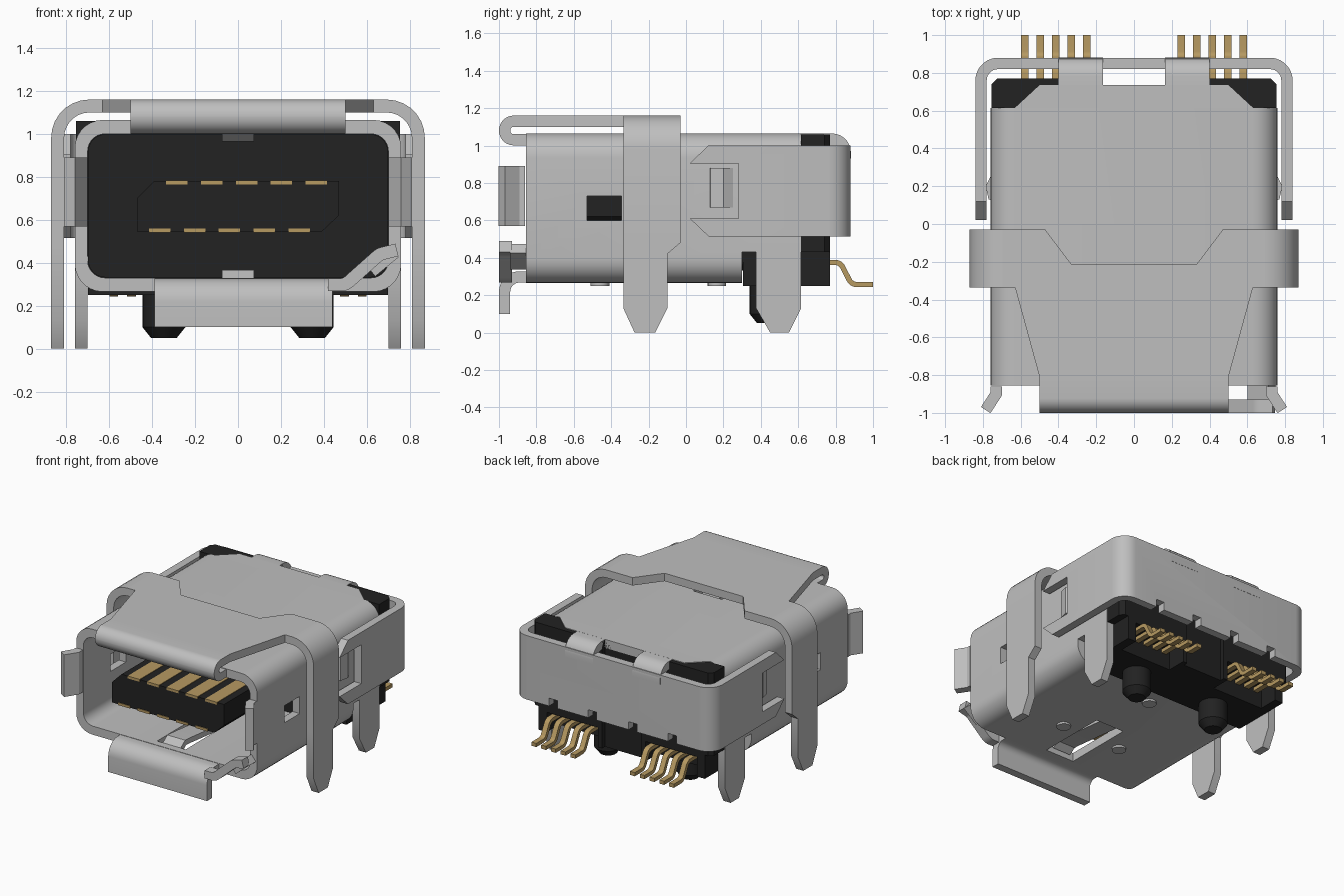
import bpy, bmesh, math
from mathutils import Vector

if "Cube" in bpy.data.objects:
    bpy.data.objects.remove(bpy.data.objects["Cube"])


def material(name, rgb):
    m = bpy.data.materials.new(name)
    m.diffuse_color = (*rgb, 1)
    m.use_nodes = True
    m.node_tree.nodes["Principled BSDF"].inputs["Base Color"].default_value = m.diffuse_color
    return m


STEEL = material("steel grey", (0.52, 0.52, 0.52))
BLACK = material("black plastic", (0.016, 0.016, 0.016))
GOLD = material("contact gold", (0.47, 0.32, 0.12))


def prism(name, pts, axis, a, b, mat=STEEL):
    """Extrude a flat outline along an axis from a to b."""
    place = {'x': lambda p, h: (h, p[0], p[1]),
             'y': lambda p, h: (p[0], h, p[1]),
             'z': lambda p, h: (p[0], p[1], h)}[axis]
    bm = bmesh.new()
    lo = [bm.verts.new(place(p, a)) for p in pts]
    hi = [bm.verts.new(place(p, b)) for p in pts]
    bm.faces.new(lo)
    bm.faces.new(hi)
    for i in range(len(pts)):
        j = (i + 1) % len(pts)
        bm.faces.new((lo[i], lo[j], hi[j], hi[i]))
    bmesh.ops.recalc_face_normals(bm, faces=bm.faces)
    me = bpy.data.meshes.new(name)
    bm.to_mesh(me)
    bm.free()
    me.materials.append(mat)
    ob = bpy.data.objects.new(name, me)
    bpy.context.collection.objects.link(ob)
    return ob


def box(name, x0, x1, y0, y1, z0, z1, mat=STEEL):
    return prism(name, [(x0, y0), (x1, y0), (x1, y1), (x0, y1)], 'z', z0, z1, mat)


def fillet(pts, r, closed=False, n=7):
    """Round the corners of a path."""
    out, k = [], len(pts)
    for i in range(k):
        p = Vector(pts[i])
        if not closed and i in (0, k - 1):
            out.append(p)
            continue
        u = (Vector(pts[i - 1]) - p).normalized()
        v = (Vector(pts[(i + 1) % k]) - p).normalized()
        half = u.angle(v) / 2
        c = p + (u + v).normalized() * (r / math.sin(half))
        s = p + u * (r / math.tan(half)) - c
        e = p + v * (r / math.tan(half)) - c
        sweep = s.angle(e)
        for j in range(n + 1):
            t = j / n
            out.append(c + (s * math.sin((1 - t) * sweep) + e * math.sin(t * sweep)) / math.sin(sweep))
    return out


def sheet(path, t=0.06):
    """Outline of a bent strip of thickness t around a centre path."""
    path = [Vector(p) for p in path]
    left, right = [], []
    for i, p in enumerate(path):
        d0 = (p - path[i - 1]).normalized() if i else None
        d1 = (path[i + 1] - p).normalized() if i < len(path) - 1 else d0
        d0 = d0 or d1
        n0, n1 = Vector((-d0.y, d0.x)), Vector((-d1.y, d1.x))
        m = (n0 + n1).normalized()
        m *= t / 2 / m.dot(n0)
        left.append(p + m)
        right.append(p - m)
    return left + right[::-1]


def rrect(x, z0, z1, r):
    return fillet([(-x, z0), (x, z0), (x, z1), (-x, z1)], r, True)


def cut(ob, *cutters):
    for c in cutters:
        mod = ob.modifiers.new("cut", 'BOOLEAN')
        mod.operation = 'DIFFERENCE'
        mod.object = c
        bpy.context.view_layer.objects.active = ob
        bpy.ops.object.modifier_apply(modifier=mod.name)
        bpy.data.objects.remove(c)


# Main shell tube with windows and spring slots
shell = prism("shell", rrect(0.76, 0.265, 1.065, 0.13), 'y', -0.855, 0.615)
cut(shell,
    prism("c", rrect(0.70, 0.33, 1.0, 0.08), 'y', -1, 1),
    box("c", -1, 1, -0.53, -0.345, 0.60, 0.73),
    box("c", -1, 1, 0.30, 1, 0.1, 0.43),
    box("c", -0.12, 0.12, -0.80, -0.26, 0.1, 1.2))
prism("shell_rear_top", [(-0.63, 0.615), (0.63, 0.615), (0.5, 0.735), (-0.5, 0.735)], 'z', 1.0, 1.065)

# Spring fingers in the slots, above and below the plug space
for s, name in ((1, "lower_spring"), (-1, "upper_spring")):
    path = [(y, 0.665 - s * d) for y, d in ((-0.25, 0.367), (-0.66, 0.325), (-0.735, 0.32), (-0.79, 0.36))]
    prism(name, sheet(path, 0.04), 'x', -0.075, 0.075)

# Round dimples under the shell
for x, y in ((0.25, -0.46), (-0.25, -0.46), (0, 0.165)):
    ring = [(x + 0.05 * math.cos(i * math.pi / 8), y + 0.05 * math.sin(i * math.pi / 8)) for i in range(16)]
    prism("dimple", ring, 'z', 0.25, 0.28)

# Front hem folding back into the top bracket plate
prism("top_hem", sheet(fillet([(-0.855, 1.031), (-0.97, 1.031), (-0.97, 1.13), (-0.81, 1.13)], 0.049)),
      'x', -0.5, 0.5)
half = [(0.5, -0.81), (0.63, -0.335), (0.69, -0.335), (0.69, -0.03), (0.47, -0.03), (0.33, -0.215)]
prism("bracket_plate", half + [(-x, y) for x, y in half[::-1]], 'z', 1.10, 1.16)

# Front bottom lip and keyed corner strip
prism("bottom_lip", sheet(fillet([(-0.855, 0.2975), (-0.97, 0.2975), (-0.97, 0.1)], 0.08)), 'x', -0.39, 0.44)
prism("key_strip", sheet(fillet([(0.42, 0.2975), (0.5, 0.2975), (0.66, 0.44), (0.74, 0.46)], 0.06)),
      'y', -1.0, -0.93)
prism("key_link", sheet([(0.62, 0.36), (0.73, 0.45)]), 'y', -0.94, -0.84)

for s in (1, -1):
    def mir(pts):
        return [(s * p[0], p[1]) for p in pts]

    # Bracket strap and front leg
    prism("bracket_strap", mir(sheet(fillet([(0.69, 1.13), (0.84, 1.13), (0.84, 0.48)], 0.148))),
          'y', -0.335, -0.03)
    prism("front_leg", [(-0.335, 0.48), (-0.03, 0.48), (-0.1, 0.42), (-0.1, 0.13), (-0.165, 0),
                        (-0.275, 0), (-0.335, 0.13)], 'x', s * 0.81, s * 0.87)
    # Rear leg below the shell side
    prism("rear_leg", [(0.375, 0.43), (0.615, 0.43), (0.615, 0.13), (0.55, 0), (0.45, 0), (0.375, 0.13)],
          'x', s * 0.70, s * 0.76)
    # Flared side tab at the mouth
    prism("side_tab", mir(sheet([(0.73, -0.86), (0.73, -0.90), (0.785, -0.985)])), 'z', 0.57, 0.89)
    # Catch that sits in the band slot
    prism("side_catch", mir([(0.72, 0.12), (0.77, 0.13), (0.785, 0.20), (0.76, 0.25), (0.72, 0.25)]),
          'z', 0.67, 0.88)
    # Bent strap joining shell top and rear band
    a, b = sorted((s * 0.165, s * 0.40))
    prism("rear_strap", sheet(fillet([(0.70, 1.033), (0.85, 1.033), (0.85, 0.93)], 0.07), 0.063), 'x', a, b)
    # Locating peg
    ring = [(0.1 * math.cos(i * math.pi / 12), 0.1 * math.sin(i * math.pi / 12)) for i in range(24)]
    peg = prism("locating_peg", [(s * 0.345 + u, 0.44 + v) for u, v in ring], 'z', 0.10, 0.30, BLACK)
    tip = prism("peg_tip", [(s * 0.345 + u, 0.44 + v) for u, v in ring], 'z', 0.05, 0.10, BLACK)
    for v in tip.data.vertices:
        if v.co.z < 0.07:
            v.co.x = s * 0.345 + (v.co.x - s * 0.345) * 0.6
            v.co.y = 0.44 + (v.co.y - 0.44) * 0.6
    # Solder pins
    for i in range(5):
        x = s * (0.25 + i * 0.082)
        path = fillet([(0.62, 0.375), (0.825, 0.375), (0.885, 0.257), (1.0, 0.257)], 0.045, n=5)
        prism("solder_pin", sheet(path, 0.028), 'x', x - 0.02, x + 0.02, GOLD)

# Rear wrap band with hooked side slots and bottom notches
band = prism("rear_band", sheet(fillet([(0.81, 0.02), (0.81, 0.85), (-0.81, 0.85), (-0.81, 0.02)], 0.09)),
             'z', 0.515, 1.0)
cut(band,
    box("c", -1, 1, -0.1, 0.28, 0.61, 0.905),
    prism("c", [(0.0, 0.886), (0.14, 1.019), (0.0, 1.019)], 'x', -1, 1),
    prism("c", [(0.0, 0.629), (0.14, 0.496), (0.0, 0.496)], 'x', -1, 1),
    *[box("c", x - 0.035, x + 0.035, 0.7, 1, 0.4, 0.575) for x in (-0.5, -0.17, 0.17, 0.5)])

# Black housing: inner wall, rear block, lower block with pin recesses
prism("housing_wall", rrect(0.698, 0.332, 0.998, 0.08), 'y', 0.10, 0.62, BLACK)
rear = [(0.755, 0.615), (0.755, 0.74), (0.725, 0.77), (0.165, 0.77), (0.165, 0.735)]
prism("housing_rear", rear + [(-x, y) for x, y in rear[::-1]], 'z', 0.43, 1.06, BLACK)
low = [(0.698, 0.305), (0.698, 0.77), (0.165, 0.77), (0.165, 0.735)]
lower = prism("housing_base", low + [(-x, y) for x, y in low[::-1]], 'z', 0.25, 0.44, BLACK)
cut(lower, *[box("c", min(s * 0.2, s * 0.63), max(s * 0.2, s * 0.63), 0.62, 0.9, 0.1, 0.40) for s in (1, -1)])

# Contact tongue with gold strips above and below
prism("tongue", [(-0.47, 0.545), (0.39, 0.545), (0.47, 0.62), (0.47, 0.78), (-0.39, 0.78), (-0.47, 0.70)],
      'y', -0.84, 0.12, BLACK)
for i in range(5):
    x = -0.285 + i * 0.1625
    box("upper_contact", x - 0.05, x + 0.05, -0.845, 0.11, 0.765, 0.784, GOLD)
    x = -0.365 + i * 0.1625
    box("lower_contact", x - 0.05, x + 0.05, -0.845, 0.11, 0.541, 0.56, GOLD)

# Smooth the bends, keep sheet edges sharp
bpy.ops.object.select_all(action='SELECT')
bpy.context.view_layer.objects.active = shell
bpy.ops.object.shade_smooth_by_angle(angle=math.radians(30))
